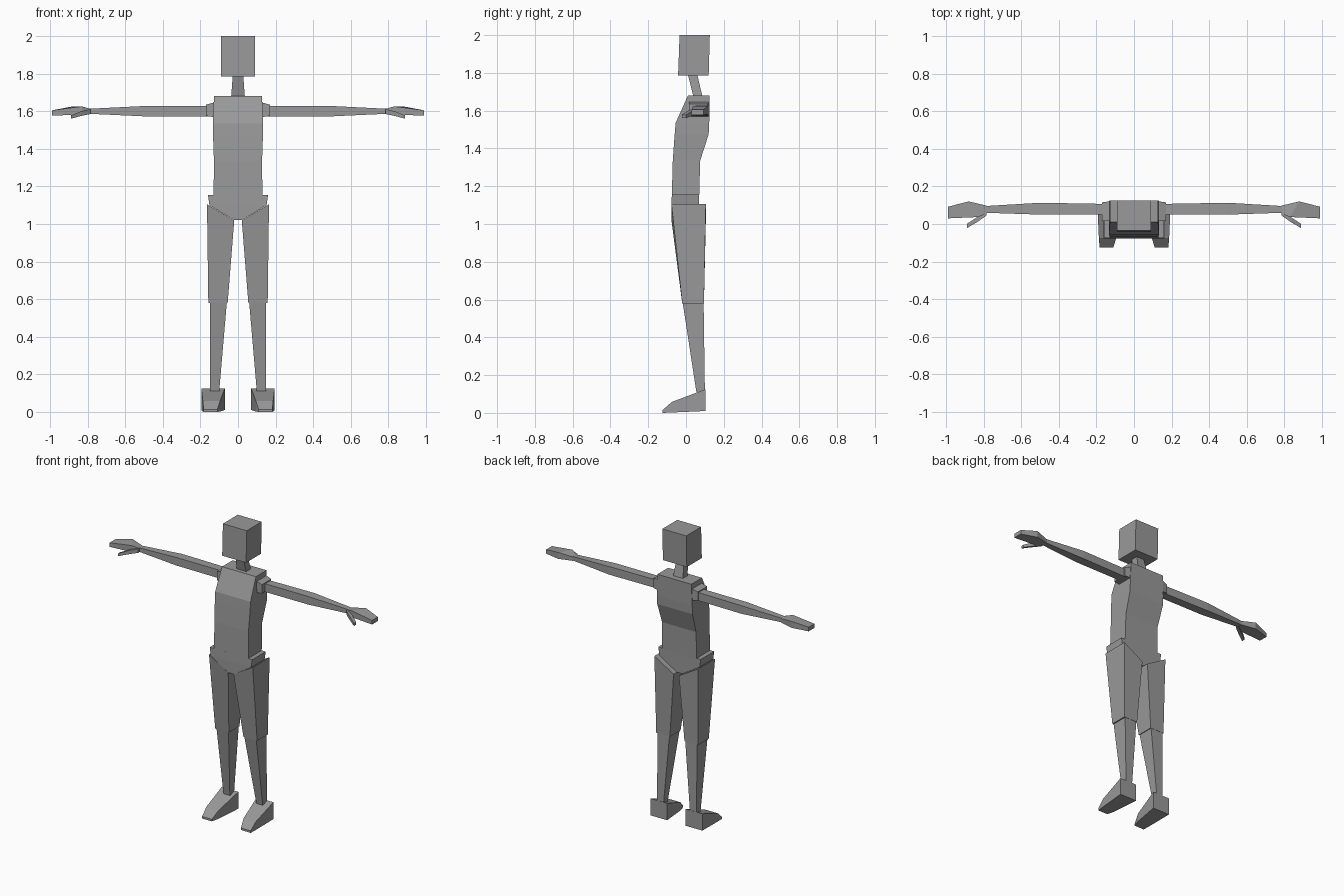
import bpy
import bmesh

grey = bpy.data.materials.new("plain grey")
grey.diffuse_color = (0.32, 0.32, 0.32, 1)


def loft(name, axis, sections, mirror=False):
    """Join rectangles along an axis: (position, a0, a1, b0, b1[, shift of the a0 edge])."""
    for side in ((1, -1) if mirror else (1,)):
        bm = bmesh.new()
        rings = []
        for p, a0, a1, b0, b1, *tilt in sections:
            low = p + (tilt[0] if tilt else 0)
            ring = []
            for q, a, b in ((low, a0, b0), (p, a1, b0), (p, a1, b1), (low, a0, b1)):
                co = {"x": (q, a, b), "y": (a, q, b), "z": (a, b, q)}[axis]
                ring.append(bm.verts.new((co[0] * side, co[1], co[2])))
            rings.append(ring)
        bm.faces.new(rings[0])
        bm.faces.new(rings[-1])
        for r, s in zip(rings, rings[1:]):
            for i in range(4):
                j = (i + 1) % 4
                bm.faces.new((r[i], r[j], s[j], s[i]))
        bmesh.ops.recalc_face_normals(bm, faces=bm.faces)
        label = name if not mirror else ("left_" if side > 0 else "right_") + name
        mesh = bpy.data.meshes.new(label)
        bm.to_mesh(mesh)
        bm.free()
        mesh.materials.append(grey)
        bpy.context.collection.objects.link(bpy.data.objects.new(label, mesh))


# Head and neck
loft("head", "z", [(1.785, -.09, .09, -.042, .12), (2.0, -.09, .09, -.034, .126)])
loft("neck", "z", [(1.67, -.037, .037, .04, .088), (1.79, -.028, .028, .01, .06)])

# Torso and hips
loft("torso", "z", [(1.15, -.13, .13, -.075, .07), (1.335, -.128, .128, -.07, .075),
                    (1.475, -.133, .133, -.06, .12), (1.535, -.133, .133, -.055, .123),
                    (1.68, -.128, .128, .01, .125)])
loft("pelvis", "z", [(1.02, -.02, .02, -.077, .07), (1.10, -.152, .152, -.077, .07),
                     (1.155, -.16, .16, -.075, .07)])

# Arms, from shoulder to thumb
loft("shoulder", "x", [(.09, .015, .122, 1.57, 1.65), (.135, .015, .12, 1.57, 1.645),
                       (.17, .015, .115, 1.575, 1.635)], True)
loft("arm", "x", [(.16, .05, .107, 1.572, 1.628), (.5, .05, .113, 1.573, 1.628),
                  (.80, .06, .095, 1.587, 1.613)], True)
loft("hand", "x", [(.785, .056, .098, 1.585, 1.612), (.88, .037, .12, 1.582, 1.626, -.05),
                   (.99, .03, .092, 1.577, 1.605)], True)
loft("thumb", "x", [(.785, .045, .07, 1.585, 1.612), (.835, .01, .037, 1.575, 1.60),
                    (.89, -.022, 0, 1.56, 1.578)], True)

# Legs; the top of each thigh slopes down to the crotch
loft("thigh", "z", [(.58, .055, .158, -.02, .095), (1.105, .02, .165, -.077, .105, -.085)], True)
loft("shin", "z", [(.11, .10, .148, .055, .10), (.60, .058, .15, -.02, .093)], True)

# Wedge feet
loft("foot", "y", [(.103, .07, .195, .01, .125), (-.075, .095, .187, .002, .058),
                   (-.125, .11, .183, 0, .014)], True)
